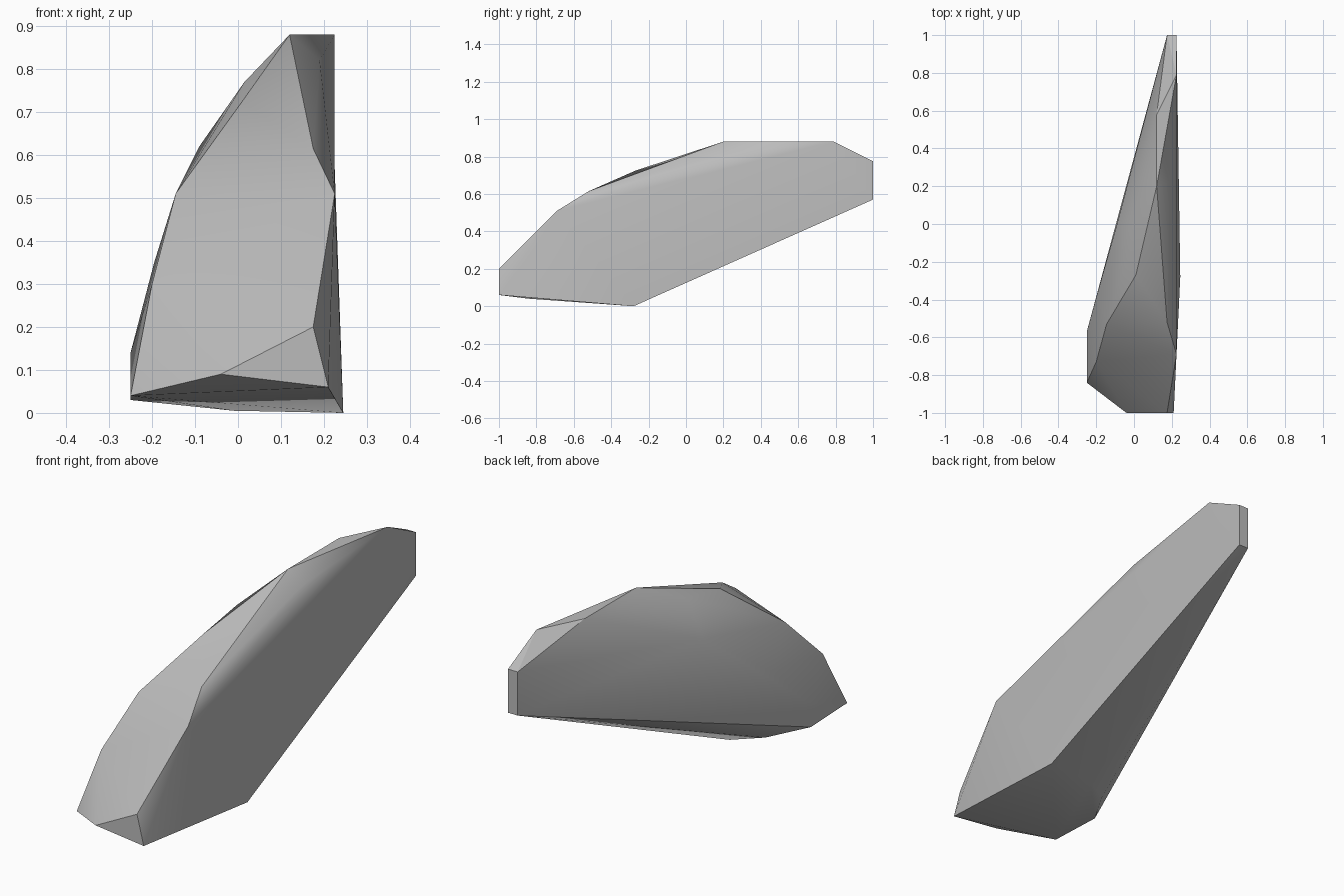
import bpy
import bmesh
import math

# Remove the default cube only
default_cube = bpy.data.objects.get("Cube")
if default_cube:
    bpy.data.objects.remove(default_cube, do_unlink=True)


def make_material(name, shade):
    """One flat grey material, shown alike in viewport and render."""
    colour = (shade, shade, shade, 1.0)
    material = bpy.data.materials.new(name)
    material.use_nodes = True
    material.diffuse_color = colour
    shader = material.node_tree.nodes["Principled BSDF"]
    shader.inputs["Base Color"].default_value = colour
    shader.inputs["Roughness"].default_value = 0.9
    return material


def make_hull(name, corner_groups, material):
    """Wrap a convex shell around the corners and shade it softly."""
    bm = bmesh.new()
    for group in corner_groups:
        for corner in group:
            bm.verts.new(corner)
    result = bmesh.ops.convex_hull(bm, input=bm.verts)
    unused = [v for v in result["geom_interior"] if isinstance(v, bmesh.types.BMVert)]
    bmesh.ops.delete(bm, geom=unused, context="VERTS")
    bmesh.ops.recalc_face_normals(bm, faces=bm.faces)
    # Merge the nearly flat facets into larger broken planes
    bmesh.ops.dissolve_limit(bm, angle_limit=math.radians(2),
                             verts=bm.verts, edges=bm.edges)
    mesh = bpy.data.meshes.new(name)
    bm.to_mesh(mesh)
    bm.free()
    mesh.materials.append(material)
    rock = bpy.data.objects.new(name, mesh)
    bpy.context.collection.objects.link(rock)
    bpy.ops.object.select_all(action="DESELECT")
    rock.select_set(True)
    bpy.context.view_layer.objects.active = rock
    bpy.ops.object.shade_smooth_by_angle(angle=math.radians(30))
    return rock


# Small triangular break at the low front end
front_tip = [(.21, -1, .06), (.175, -1, .2), (-.04, -1, .09)]

# Narrow upright break at the raised back end
back_end = [(x, 1, z) for x in (.175, .225) for z in (.57, .775)]

# Outline of the broad flat split side
flat_side = [(.245, -.28, 0), (.225, -.69, .51), (.225, .79, .88)]

# Rounded underside, widest near the front
underside = [(-.25, -.84, .04), (-.25, -.57, .03), (-.14, -.39, .02),
             (-.01, -.31, .005), (-.19, -.36, .1)]

# Bulging shoulder of the tapering side
shoulder = [(-.25, -.57, .14), (-.2, -.73, .3), (-.195, -.37, .35),
            (-.145, -.53, .51), (-.09, 0, .62), (.015, -.03, .77)]

# Ridge along the top
ridge = [(.175, -.52, .615), (.01, -.27, .725), (.19, .22, .82),
         (.12, .2, .88), (.12, .58, .88)]

stone = make_material("stone grey", .5)
make_hull("rock", [front_tip, back_end, flat_side, underside, shoulder, ridge], stone)
